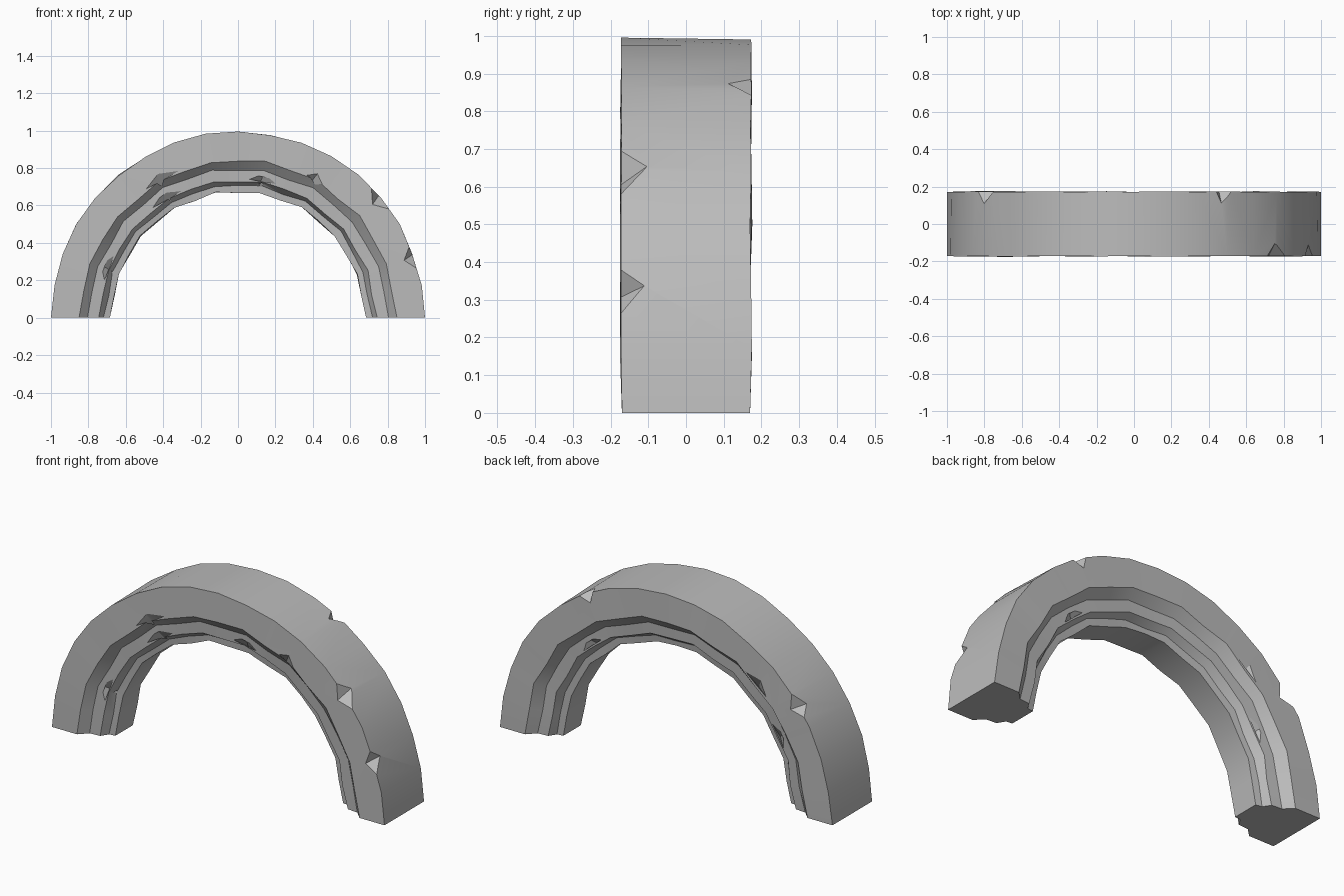
import bpy
import bmesh
import math
import random
from mathutils import Vector

random.seed(4)

if "Cube" in bpy.data.objects:
    bpy.data.objects.remove(bpy.data.objects["Cube"], do_unlink=True)

# Stone colour
stone = bpy.data.materials.new("grey_stone")
stone.use_nodes = True
colour = (0.5, 0.5, 0.5, 1)
stone.diffuse_color = colour
stone.node_tree.nodes["Principled BSDF"].inputs["Base Color"].default_value = colour


def polar(angle, radius, y):
    a = math.radians(angle)
    return Vector((radius * math.cos(a), y, radius * math.sin(a)))


def make_object(name, bm):
    bmesh.ops.recalc_face_normals(bm, faces=bm.faces)
    mesh = bpy.data.meshes.new(name)
    bm.to_mesh(mesh)
    bm.free()
    obj = bpy.data.objects.new(name, mesh)
    bpy.context.collection.objects.link(obj)
    return obj


# Stepped section (radius, depth), mirrored from front to back
OUTER = (1.0, -0.17)
STEP_1 = (0.85, -0.17)
STEP_1_IN = (0.805, -0.125)
STEP_2 = (0.745, -0.12)
STEP_2_IN = (0.72, -0.08)
INNER = (0.685, -0.075)
half = [OUTER, STEP_1, STEP_1_IN, STEP_2, STEP_2_IN, INNER]
section = half + [(r, -y) for r, y in reversed(half)]

# Arch body: rounder outside, coarser facets on the stepped inside
SEGMENTS = 18
bm = bmesh.new()
rings = []
for i in range(SEGMENTS + 1):
    angle = 180 * i / SEGMENTS
    is_foot = i in (0, SEGMENTS)
    ring = []
    for r, y in section:
        if r < 1 and i % 2:
            r *= math.cos(math.radians(180 / SEGMENTS))
        if not is_foot:
            r -= random.uniform(0, 0.01)
            y += math.copysign(random.uniform(-0.003, 0.006), y)
        ring.append(bm.verts.new(polar(angle, r, y)))
    rings.append(ring)
count = len(section)
for a, b in zip(rings, rings[1:]):
    for j in range(count):
        k = (j + 1) % count
        bm.faces.new((a[j], a[k], b[k], b[j]))
bm.faces.new(rings[0])
bm.faces.new(rings[-1])
arch = make_object("stone_arch", bm)
arch.data.materials.append(stone)

# Chips: wedge cuts across the outer corner and both step edges
KINDS = {
    "outer": (OUTER, (0.935, -0.178), (1.0, -0.10)),
    "step_1": (STEP_1, (0.89, -0.178), (0.80, -0.12)),
    "step_2": (STEP_2, (0.775, -0.122), (0.705, -0.07)),
}
# kind, angle, half spread in degrees, side (1 front, -1 back)
chips = [
    ("outer", 40, 4.5, 1), ("outer", 19, 4, 1),
    ("outer", 61, 3, -1), ("outer", 143, 4, -1),
    ("step_1", 119, 5, 1), ("step_1", 61, 2.5, 1),
    ("step_1", 130, 4, -1),
    ("step_2", 121, 5, 1), ("step_2", 80, 4, 1), ("step_2", 159, 4, 1),
    ("step_2", 50, 4, -1), ("step_2", 150, 4, -1),
]
bm = bmesh.new()
for kind, angle, spread, side in chips:
    edge, face_tip, deep_tip = KINDS[kind]
    c = polar(angle, face_tip[0], face_tip[1] * side)
    d = polar(angle + 1, deep_tip[0], deep_tip[1] * side)
    middle = (c + d) / 2
    ends = [polar(angle + s * spread, edge[0], edge[1] * side) for s in (-1, 1)]
    ends = [middle + (e - middle) * 1.6 for e in ends]
    v = [bm.verts.new(p) for p in (c, d, *ends)]
    for tri in ((0, 1, 2), (0, 1, 3), (0, 2, 3), (1, 2, 3)):
        bm.faces.new([v[t] for t in tri])
cutter = make_object("chip_cutter", bm)
cutter.data.materials.append(stone)
cutter.hide_render = True

# Cut the chips, then smooth the gentle curves only
bpy.ops.object.select_all(action="DESELECT")
arch.select_set(True)
bpy.context.view_layer.objects.active = arch
cut = arch.modifiers.new("chips", "BOOLEAN")
cut.operation = "DIFFERENCE"
cut.solver = "EXACT"
cut.object = cutter
bpy.ops.object.modifier_apply(modifier=cut.name)
bpy.data.objects.remove(cutter, do_unlink=True)
bpy.ops.object.shade_smooth_by_angle(angle=math.radians(28))
